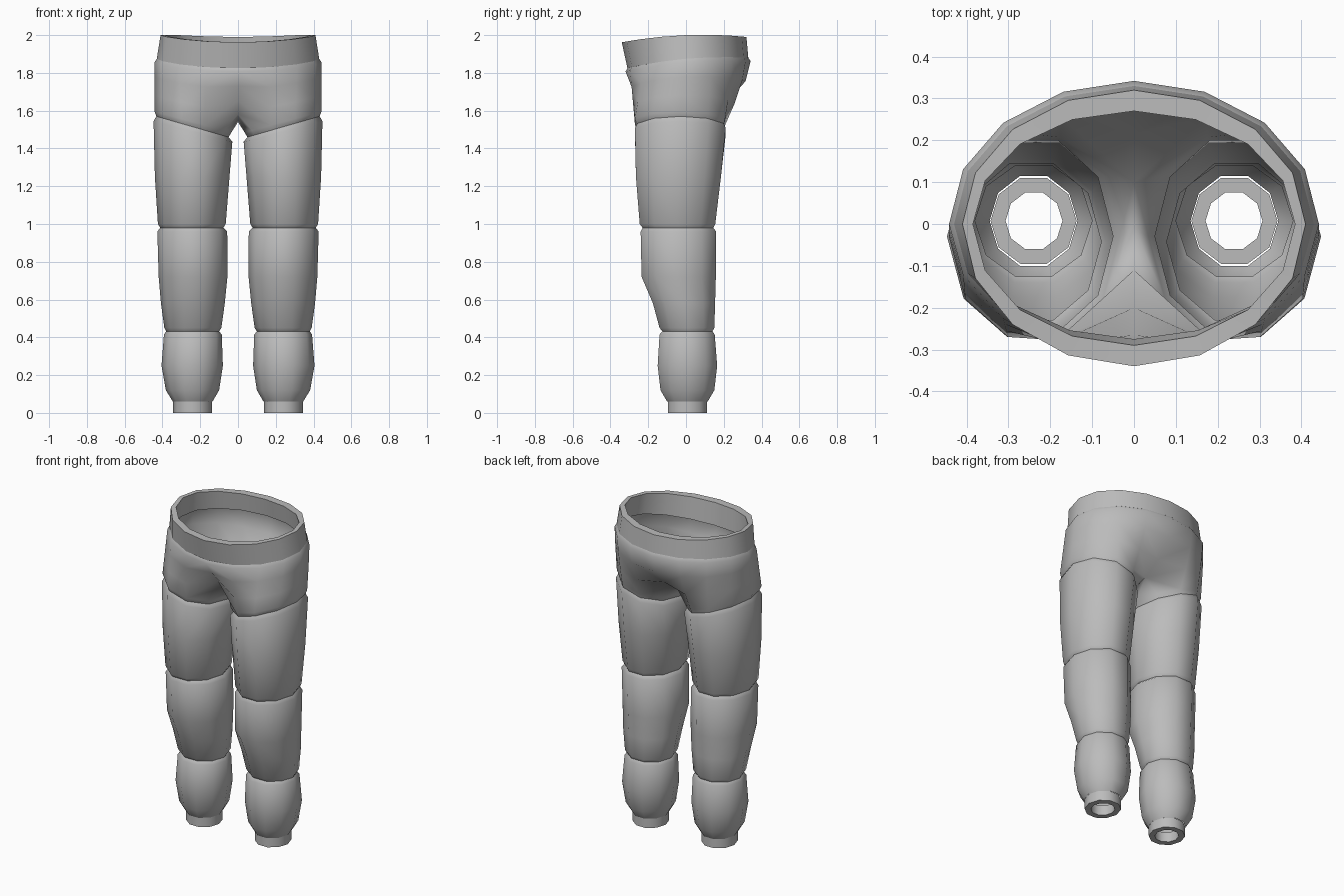
import bpy, math
from mathutils import Vector

if "Cube" in bpy.data.objects:
    bpy.data.objects.remove(bpy.data.objects["Cube"])

grey = bpy.data.materials.new("padded grey fabric")
grey.diffuse_color = (0.5, 0.5, 0.5, 1)
grey.use_nodes = True
grey.node_tree.nodes["Principled BSDF"].inputs["Base Color"].default_value = grey.diffuse_color


def make_object(name, verts, faces, mirror=True):
    mesh = bpy.data.meshes.new(name)
    mesh.from_pydata([tuple(v) for v in verts], [], faces)
    mesh.materials.append(grey)
    obj = bpy.data.objects.new(name, mesh)
    bpy.context.collection.objects.link(obj)
    bpy.ops.object.select_all(action='DESELECT')
    obj.select_set(True)
    bpy.context.view_layer.objects.active = obj
    bpy.ops.object.shade_smooth_by_angle(angle=math.radians(60))
    if mirror:
        mod = obj.modifiers.new("mirror", 'MIRROR')
        mod.use_axis[0] = True
        mod.use_clip = True
    return obj


def leg_ring(z, x_in, x_out, y_front, y_back, slant=0.0):
    """Ten-sided ring; slant lifts the outer side and lowers the inner side."""
    cx, cy = (x_in + x_out) / 2, (y_front + y_back) / 2
    rx, ry = (x_out - x_in) / 2, (y_back - y_front) / 2 / math.sin(math.radians(72))
    ring = []
    for k in range(10):
        a = math.radians(-108 + 36 * k)
        ring.append(Vector((cx + rx * math.cos(a), cy + ry * math.sin(a),
                            z + slant * math.cos(a))))
    return ring


def tube(name, rings, closed=False, mirror=True):
    """Skin rings from top to bottom; closed also joins the last to the first."""
    n = len(rings[0])
    verts = [v for r in rings for v in r]
    faces = []
    for j in range(len(rings) if closed else len(rings) - 1):
        u, l = j * n, (j + 1) % len(rings) * n
        for i in range(n):
            k = (i + 1) % n
            faces.append((u + i, l + i, l + k, u + k))
    return make_object(name, verts, faces, mirror)


# Padded leg sections: z, inner x, outer x, front y, back y, slant
hip_seam = (1.515, .05, .432, -.258, .2, .055)
knee_seam = (.98, .078, .412, -.23, .145)
shin_seam = (.432, .1, .38, -.125, .14)
sections = {
    "thigh": [hip_seam, (1.49, .03, .447, -.27, .21, .055),
              (1.25, .045, .44, -.265, .185), (1.0, .065, .424, -.245, .155), knee_seam],
    "knee": [knee_seam, (.96, .057, .427, -.24, .16), (.72, .056, .42, -.235, .158),
             (.58, .07, .408, -.175, .154), (.45, .088, .39, -.14, .15), shin_seam],
    "shin": [shin_seam, (.415, .086, .392, -.14, .152), (.25, .08, .405, -.15, .165),
             (.12, .1, .382, -.135, .15), (.06, .135, .345, -.1, .115)],
}
for name, rows in sections.items():
    tube(name, [leg_ring(*r) for r in rows])

# Thick ankle cuffs
tube("ankle_cuff", [leg_ring(.062, .137, .343, -.095, .11), leg_ring(0, .137, .343, -.095, .11),
                    leg_ring(0, .171, .307, -.06, .075), leg_ring(.062, .171, .307, -.06, .075)],
     closed=True)


def waist_point(angle, rx, y_front, y_back, z, tilt, dip):
    a = math.radians(angle)
    s = math.sin(a)
    return Vector((rx * math.cos(a), s * (y_back if s > 0 else -y_front),
                   z + tilt * s + dip * s * s))


def waist_ring(*args):
    return [waist_point(-90 + 22.5 * i, *args) for i in range(16)]


# Thick tilted waistband
top, low = (2.0, .014, -.024), (1.875, .0275, -.0225)
tube("waistband", [waist_ring(.41, -.34, .32, *top), waist_ring(.43, -.31, .33, *low),
                   waist_ring(.40, -.275, .285, *low), waist_ring(.385, -.29, .27, *top)],
     closed=True, mirror=False)

# Hips: right half, ten-sided leg opening blending into the waist
seam = leg_ring(*hip_seam)
lower = leg_ring(1.54, .035, .442, -.27, .207, .055)
upper = [waist_point(-90 + 22.5 * i, .442, -.32, .342, 1.857, .0275, -.0225) for i in range(9)]
tuck = [waist_point(-90 + 22.5 * i, .425, -.305, .325, 1.882, .0275, -.0225) for i in range(9)]
crotch = Vector((0, -.01, 1.54))
center_front = [Vector((0, y, z)) for y, z in ((-.11, 1.58), (-.2, 1.65), (-.265, 1.73))]
center_back = [Vector((0, y, z)) for y, z in ((.1, 1.58), (.215, 1.65), (.315, 1.755))]


def blend(a, b, t):
    p = a.lerp(b, t)
    if b.y > 0.05:                      # fuller seat at the back
        p.y = a.y + (b.y - a.y) * (1 - (1 - t) ** 1.5)
    return p


rows = [[center_front[0]] + lower[:7] + [center_back[0]]]
for j, t in ((1, .33), (2, .7)):
    rows.append([center_front[j]] + [blend(lower[i], upper[i + 1], t) for i in range(7)]
                + [center_back[j]])
rows += [upper, tuck]
for row in rows:
    row[0].x = row[-1].x = 0

verts = [v for r in rows for v in r] + lower[7:] + [crotch] + seam
faces = []
for j in range(len(rows) - 1):
    l, u = j * 9, (j + 1) * 9
    faces += [(u + i, l + i, l + i + 1, u + i + 1) for i in range(8)]
# Crotch bridge between the centre line and the inner leg opening
n = len(rows) * 9
cf, cb, cm = 0, 8, n + 3
opening = list(range(1, 8)) + [n, n + 1, n + 2]
faces += [(cb, opening[6], opening[7]), (cb, opening[7], opening[8], cm),
          (cm, opening[8], opening[9], cf), (cf, opening[9], opening[0])]
# Tuck into the thigh seam
for i in range(10):
    k = (i + 1) % 10
    faces.append((opening[i], n + 4 + i, n + 4 + k, opening[k]))
make_object("hips", verts, faces)
